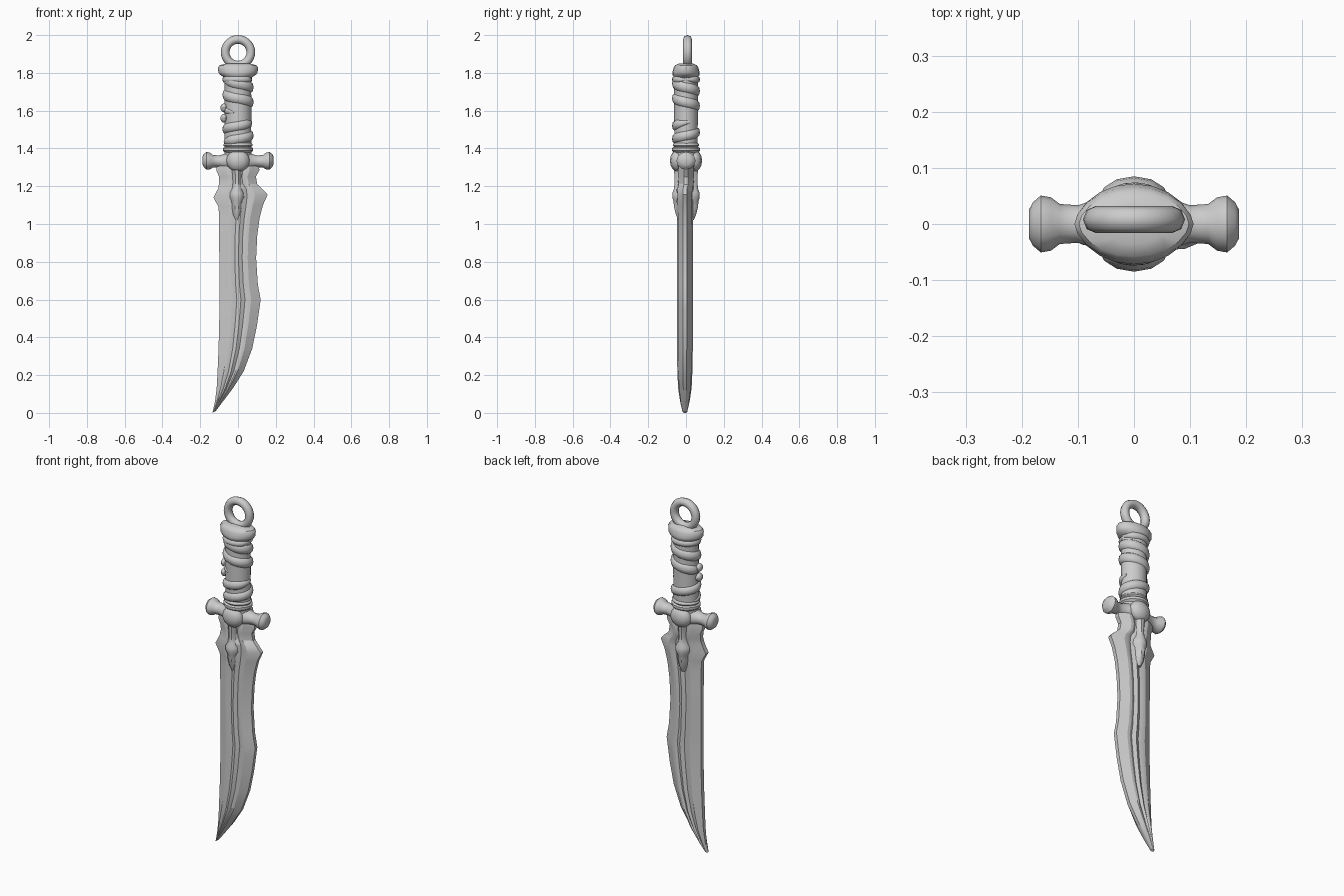
import bpy, bmesh
from math import sin, cos, pi, copysign
from mathutils import Vector


def loft(name, rings, angle=35, closed=False):
    """Skin a list of equal-length point rings, capping the ends."""
    bm = bmesh.new()
    vs = [[bm.verts.new(p) for p in r] for r in rings]
    n = len(vs[0])
    pairs = list(zip(vs, vs[1:])) + ([(vs[-1], vs[0])] if closed else [])
    for a, b in pairs:
        for i in range(n):
            j = (i + 1) % n
            bm.faces.new((a[i], a[j], b[j], b[i]))
    if not closed:
        bm.faces.new(vs[0])
        bm.faces.new(vs[-1])
    bmesh.ops.recalc_face_normals(bm, faces=bm.faces)
    me = bpy.data.meshes.new(name)
    bm.to_mesh(me)
    bm.free()
    ob = bpy.data.objects.new(name, me)
    bpy.context.collection.objects.link(ob)
    bpy.ops.object.select_all(action='DESELECT')
    ob.select_set(True)
    bpy.context.view_layer.objects.active = ob
    bpy.ops.object.shade_smooth_by_angle(angle=angle * pi / 180)
    return ob


def lens(z, rx, ry, n=20, cx=0, cy=0):
    """Horizontal oval ring, slightly pointed along x."""
    return [(cx + rx * cos(2 * pi * i / n),
             cy + ry * copysign(abs(sin(2 * pi * i / n)) ** 1.15, sin(2 * pi * i / n)), z)
            for i in range(n)]


def ball(name, c, r, n=12):
    """Ellipsoid from stacked rings."""
    rings = []
    for k in range(9):
        t = -pi / 2 + 0.08 + (pi - 0.16) * k / 8
        rings.append([(c[0] + r[0] * cos(t) * cos(2 * pi * i / n),
                       c[1] + r[1] * cos(t) * sin(2 * pi * i / n),
                       c[2] + r[2] * sin(t)) for i in range(n)])
    return loft(name, rings, 40)


# Blade: (z left, x left, z right, x right, thickness factor)
stations = [
    (0.0, -0.135, 0.01, -0.118, 0.3), (0.06, -0.122, 0.06, -0.08, 0.6),
    (0.13, -0.113, 0.13, -0.027, 0.85), (0.22, -0.108, 0.22, 0.03, 0.95),
    (0.34, -0.103, 0.34, 0.075, 1), (0.46, -0.1, 0.46, 0.1, 1),
    (0.55, -0.098, 0.55, 0.113, 1), (0.6, -0.098, 0.6, 0.12, 1),
    (0.68, -0.098, 0.68, 0.105, 1), (0.82, -0.099, 0.82, 0.096, 1),
    (0.94, -0.1, 0.94, 0.102, 1), (1.03, -0.1, 1.03, 0.114, 1.02),
    (1.09, -0.103, 1.1, 0.132, 1.04), (1.14, -0.13, 1.155, 0.157, 1.06),
    (1.19, -0.104, 1.18, 0.135, 1.08), (1.22, -0.1, 1.21, 0.102, 1.1),
    (1.25, -0.1, 1.25, 0.095, 1.15), (1.285, -0.115, 1.285, 0.113, 1.15),
    (1.32, -0.11, 1.32, 0.11, 1.0)]
# Cross-section: bevels, shallow grooves and a middle ridge
half = [(0, 0.012), (0.24, 0.036), (0.33, 0.036), (0.42, 0.031), (0.52, 0.042),
        (0.62, 0.031), (0.70, 0.037), (0.77, 0.036), (1, 0.010)]
section = [(u, -h) for u, h in half] + [(u, h) for u, h in reversed(half)]
loft("blade", [[(xl + u * (xr - xl), -0.006 * (z < 1.2) + h * s, zl + u * (z - zl))
                for u, h in section] for zl, xl, z, xr, s in stations], 22)

# Grip core
loft("grip", [lens(z, a, b) for z, a, b in
              [(1.34, .07, .06), (1.42, .072, .062), (1.5, .07, .062),
               (1.6, .071, .063), (1.7, .07, .063), (1.8, .075, .062)]])


# Wrapped straps: flattened tubes that spiral round the grip
def strap(name, a0, turns, z0, z1, width, thick=0.013):
    steps = max(10, int(abs(turns) * 24))
    rings = []
    for k in range(steps + 1):
        t = k / steps
        a = a0 + turns * 2 * pi * t
        z = z0 + (z1 - z0) * t
        end = min(1, 0.25 + 6 * min(t, 1 - t))
        out = Vector((cos(a), sin(a), 0))
        rings.append([(cos(a) * (0.070 + thick * end * cos(q)),
                       sin(a) * (0.061 + thick * end * cos(q)),
                       z + width * end * sin(q))
                      for q in [2 * pi * i / 8 for i in range(8)]])
    return loft(name, rings, 50)


strap("upper_strap", pi * 0.8, 2.3, 1.77, 1.59, 0.026)
strap("lower_strap", pi * 0.9, 1.6, 1.43, 1.54, 0.024)
strap("top_strap", 0, 1, 1.765, 1.765, 0.018)
for z in (1.56, 1.615):
    ball("strap_knot", (-0.075, -0.012, z), (0.018, 0.025, 0.023), 10)

# Collar rings under the grip
loft("collar", [lens(z, a, b) for z, a, b in
                [(1.365, .06, .055), (1.38, .07, .066), (1.388, .08, .074),
                 (1.402, .08, .074), (1.408, .068, .064), (1.416, .078, .07),
                 (1.426, .074, .066), (1.432, .065, .058)]])

# Pommel cap with a pinched ridge
loft("pommel", [lens(z, a, b) for z, a, b in
                [(1.775, .072, .062), (1.79, .095, .072), (1.802, .104, .072),
                 (1.828, .106, .066), (1.84, .098, .058), (1.85, .06, .035)]])

# Hanging ring
ring = []
for i in range(28):
    a = 2 * pi * i / 28
    ring.append([((0.068 + 0.023 * cos(q)) * cos(a), 0.008 + 0.024 * sin(q),
                  1.909 + (0.068 + 0.023 * cos(q)) * sin(a))
                 for q in [2 * pi * k / 8 for k in range(8)]])
loft("hanging_ring", ring, 50, closed=True)

# Crossguard: one bar turned along x with flared knob ends
arm = [(.187, .024), (.18, .036), (.166, .047), (.148, .044), (.132, .033),
       (.1, .031), (.07, .040), (.035, .055)]
profile = [(-x, r) for x, r in arm] + [(x, r) for x, r in reversed(arm)]
loft("crossguard", [[(x, r * 1.08 * cos(2 * pi * i / 12),
                      1.332 + 0.07 * max(0, abs(x) - 0.13) + r * sin(2 * pi * i / 12))
                     for i in range(12)] for x, r in profile], 40)

# Front and back: boss and hanging claw ornament
claw = [(1.31, .034, .068), (1.27, .028, .064), (1.22, .024, .062),
        (1.185, .03, .066), (1.165, .041, .074), (1.14, .043, .075),
        (1.12, .032, .068), (1.09, .031, .065), (1.05, .025, .055),
        (1.02, .012, .042)]
for side, s in (("front", -1), ("back", 1)):
    ball(side + "_boss", (0, s * 0.045, 1.335), (0.062, 0.040, 0.058))
    loft(side + "_claw", [[(-0.006 + w * cos(2 * pi * i / 10),
                            s * (0.02 + (y - 0.02) * max(0, sin(2 * pi * i / 10)) ** 0.8),
                            z) for i in range(10)] for z, w, y in claw], 40)
